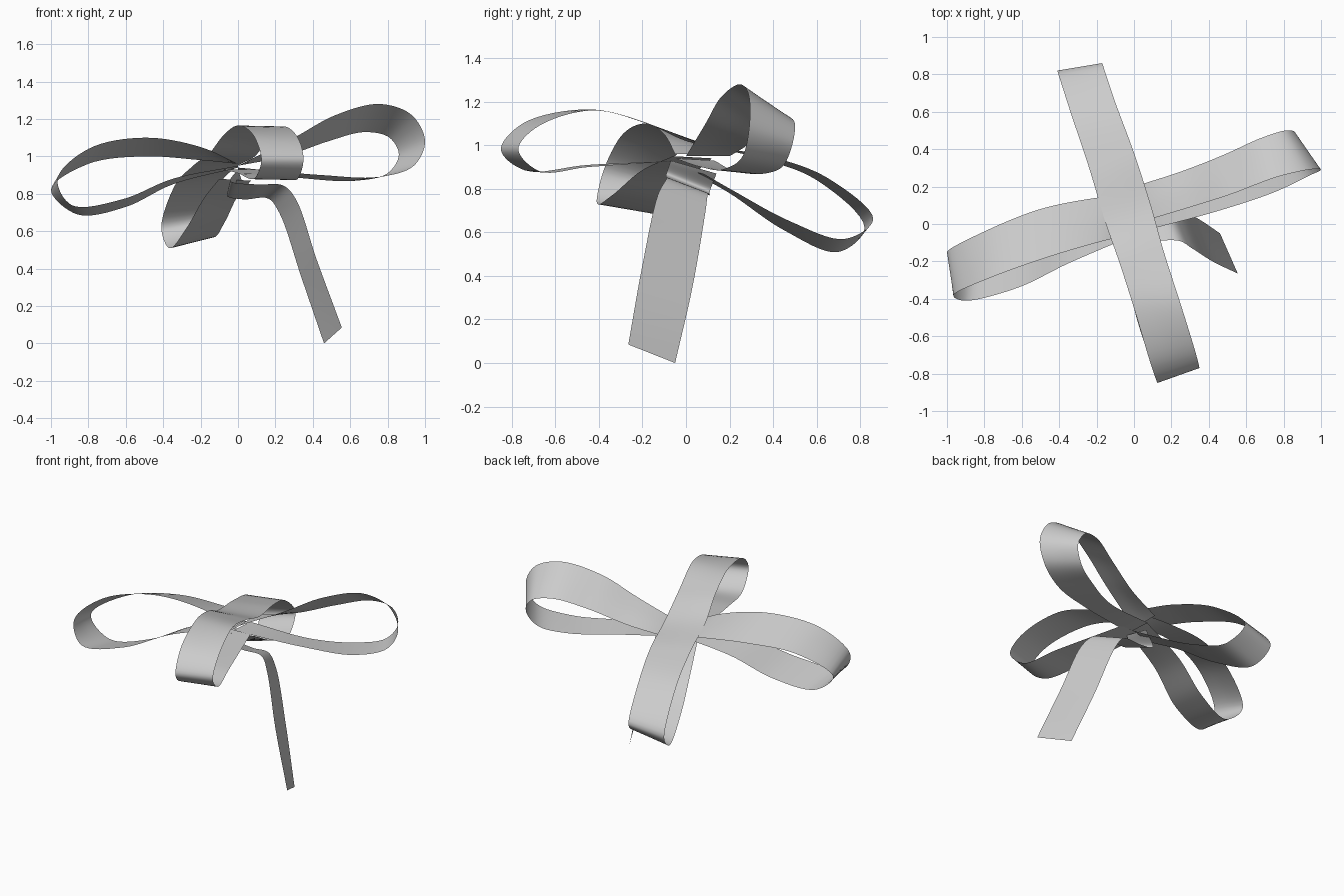
import bpy
import bmesh
from mathutils import Vector

STEPS = 8      # segments between neighbouring guide points
ACROSS = 3     # segments across the ribbon width


def remove_default_cube():
    cube = bpy.data.objects.get("Cube")
    if cube:
        bpy.data.objects.remove(cube, do_unlink=True)


def make_material(name, color):
    material = bpy.data.materials.new(name)
    material.use_nodes = True
    material.diffuse_color = color
    material.node_tree.nodes["Principled BSDF"].inputs["Base Color"].default_value = color
    return material


def smooth_rail(guide):
    """Run a smooth curve through the guide points."""
    points = [Vector(p) for p in guide]
    first = points[0] * 2 - points[1]
    last = points[-1] * 2 - points[-2]
    padded = [first] + points + [last]
    rail = []
    for before, start, end, after in zip(padded, padded[1:], padded[2:], padded[3:]):
        # centripetal spacing keeps tight bends round
        k_a = max((start - before).length, 1e-4) ** 0.5
        k_b = max((end - start).length, 1e-4) ** 0.5
        k_c = max((after - end).length, 1e-4) ** 0.5
        leave = ((start - before) / k_a - (end - before) / (k_a + k_b) + (end - start) / k_b) * k_b
        arrive = ((end - start) / k_b - (after - start) / (k_b + k_c) + (after - end) / k_c) * k_b
        for step in range(STEPS):
            t = step / STEPS
            s = 1 - t
            rail.append(start * (s * s * (1 + 2 * t)) + leave * (t * s * s)
                        + end * (t * t * (1 + 2 * s)) - arrive * (t * t * s))
    rail.append(points[-1])
    return rail


def make_ribbon(name, edge_a, edge_b, material):
    """Stretch a band of cloth between two edge curves."""
    bm = bmesh.new()
    rows = []
    for a, b in zip(smooth_rail(edge_a), smooth_rail(edge_b)):
        rows.append([bm.verts.new(a.lerp(b, i / ACROSS)) for i in range(ACROSS + 1)])
    for row, following in zip(rows, rows[1:]):
        for i in range(ACROSS):
            bm.faces.new((row[i], row[i + 1], following[i + 1], following[i]))
    mesh = bpy.data.meshes.new(name)
    bm.to_mesh(mesh)
    bm.free()
    mesh.materials.append(material)
    mesh.shade_smooth()
    ribbon = bpy.data.objects.new(name, mesh)
    bpy.context.collection.objects.link(ribbon)
    return ribbon


remove_default_cube()
cloth = make_material("grey ribbon cloth", (0.6, 0.6, 0.6, 1))

# Left loop: top strip outwards, round the tip, bottom strip back
make_ribbon(
    "left_loop",
    [(0, 0, .95), (.3, .09, 1.1), (.52, .16, 1.22), (.76, .25, 1.28), (.93, .29, 1.22),
     (1, .29, 1.08), (.94, .26, .95), (.75, .17, .89), (.45, .07, .9), (0, -.05, .94)],
    [(0, .2, .95), (.25, .28, 1), (.48, .37, 1.08), (.68, .46, 1.13), (.81, .5, 1.1),
     (.86, .49, 1.01), (.8, .45, .91), (.63, .36, .87), (.38, .23, .88), (0, .13, .93)],
    cloth)

# Right loop
make_ribbon(
    "right_loop",
    [(0, -.05, .96), (-.2, -.1, 1.05), (-.5, -.19, 1.1), (-.8, -.3, 1.04), (-.965, -.38, .88),
     (-.89, -.41, .74), (-.62, -.34, .77), (-.35, -.21, .88), (0, -.06, .95)],
    [(0, .16, .96), (-.2, .14, .98), (-.5, .08, 1), (-.8, -.04, .96), (-1, -.15, .82),
     (-.86, -.15, .69), (-.6, -.07, .73), (-.35, .02, .85), (0, .12, .94)],
    cloth)

# Back and front loops: one band crossing over the middle
make_ribbon(
    "front_and_back_loops",
    [(-.1, .02, .88), (-.18, .2, .78), (-.28, .45, .61), (-.37, .7, .51), (-.41, .82, .62),
     (-.34, .6, .84), (-.24, .3, .95), (-.15, 0, 1.02), (-.08, -.2, 1.11), (0, -.45, 1.165),
     (.09, -.75, 1.1), (.125, -.85, .98), (.09, -.74, .885), (0, -.45, .91), (-.08, 0, .93)],
    [(.07, .08, .87), (0, .22, .79), (-.07, .48, .65), (-.13, .73, .57), (-.17, .86, .66),
     (-.1, .65, .85), (0, .38, .95), (.09, .1, 1), (.16, -.15, 1.09), (.25, -.43, 1.16),
     (.33, -.69, 1.08), (.35, -.77, .98), (.32, -.67, .88), (.25, -.45, .9), (.1, 0, .93)],
    cloth)

# Hanging tail, folded up beneath the knot
make_ribbon(
    "tail",
    [(0, -.07, .93), (-.04, -.09, .87), (.1, -.09, .85), (.24, -.09, .845), (.31, -.13, .77),
     (.42, -.2, .45), (.555, -.265, .085)],
    [(.02, .14, .87), (-.06, .11, .79), (.03, .11, .77), (.16, .1, .775), (.22, .09, .7),
     (.34, .03, .35), (.46, -.05, 0)],
    cloth)
